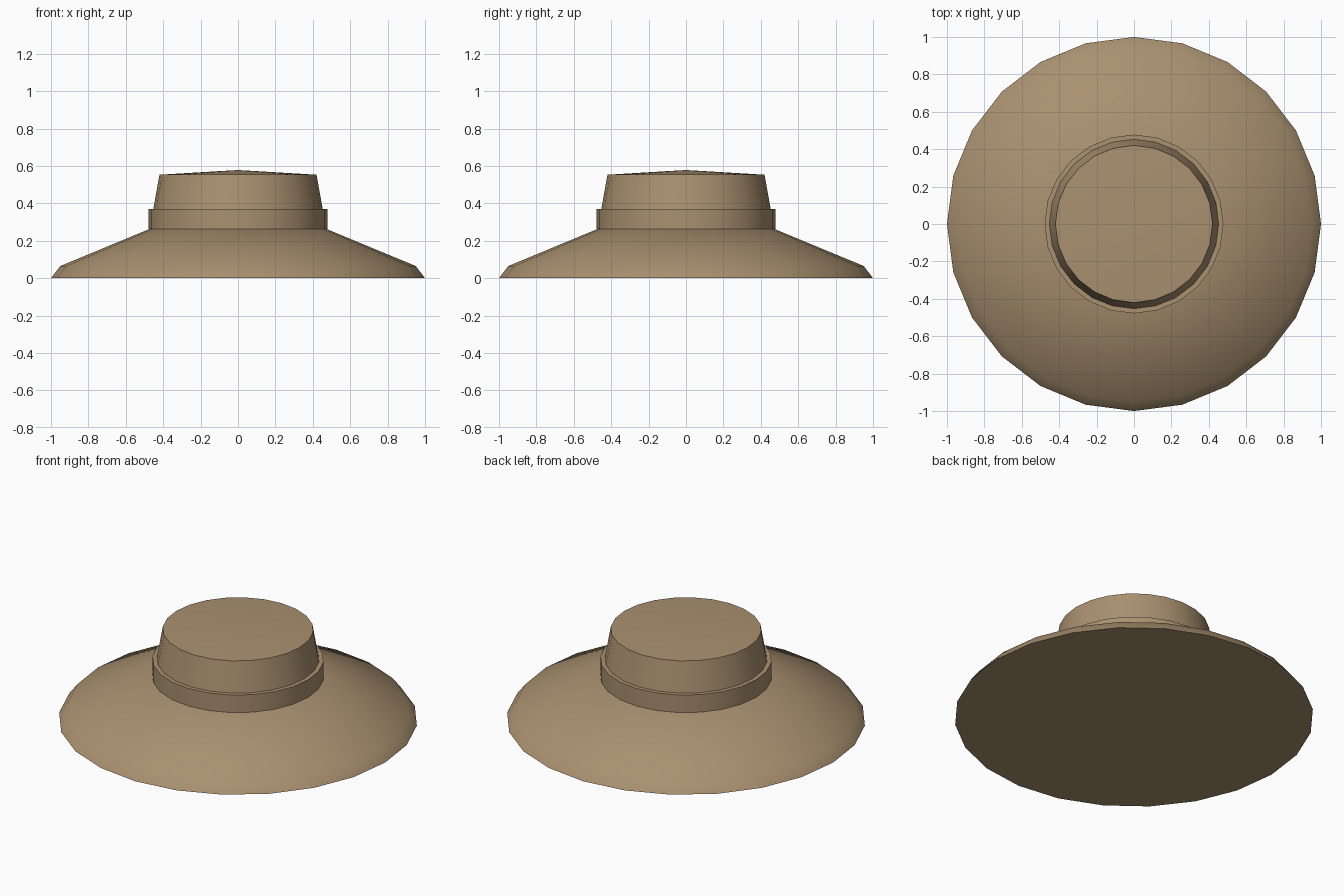
import bpy, bmesh, math

if "Cube" in bpy.data.objects:
    bpy.data.objects.remove(bpy.data.objects["Cube"])

SIDES = 24

straw = bpy.data.materials.new("straw_brown")
straw.diffuse_color = (0.40, 0.283, 0.162, 1.0)
straw.use_nodes = True
straw.node_tree.nodes["Principled BSDF"].inputs["Base Color"].default_value = straw.diffuse_color


def lathe(name, profile, closed=False):
    """Revolve (radius, height) points around z; a zero radius becomes a pole."""
    bm = bmesh.new()
    rings = []
    for r, z in profile:
        if r == 0:
            rings.append([bm.verts.new((0, 0, z))] * SIDES)
        else:
            rings.append([bm.verts.new((r * math.cos(a), r * math.sin(a), z))
                          for a in (math.tau * i / SIDES for i in range(SIDES))])
    pairs = list(zip(rings, rings[1:]))
    if closed:
        pairs.append((rings[-1], rings[0]))
    for low, high in pairs:
        for i in range(SIDES):
            j = (i + 1) % SIDES
            corners = [low[i], low[j], high[j], high[i]]
            bm.faces.new(list(dict.fromkeys(corners)))
    bmesh.ops.recalc_face_normals(bm, faces=bm.faces)
    mesh = bpy.data.meshes.new(name)
    bm.to_mesh(mesh)
    bm.free()
    mesh.materials.append(straw)
    obj = bpy.data.objects.new(name, mesh)
    bpy.context.collection.objects.link(obj)
    bpy.ops.object.select_all(action='DESELECT')
    obj.select_set(True)
    bpy.context.view_layer.objects.active = obj
    bpy.ops.object.shade_smooth_by_angle(angle=math.radians(40))
    return obj


# Sloping brim with a flat underside and a bevelled rim
lathe("brim", [(0, 0), (1.0, 0), (0.95, 0.065), (0.475, 0.262), (0, 0.262)])

# Tapered crown with a very shallow conical top
lathe("crown", [(0.472, 0.262), (0.42, 0.553), (0, 0.578)])

# Raised band around the base of the crown
lathe("hat_band", [(0.478, 0.262), (0.478, 0.37), (0.44, 0.37), (0.44, 0.262)], closed=True)
